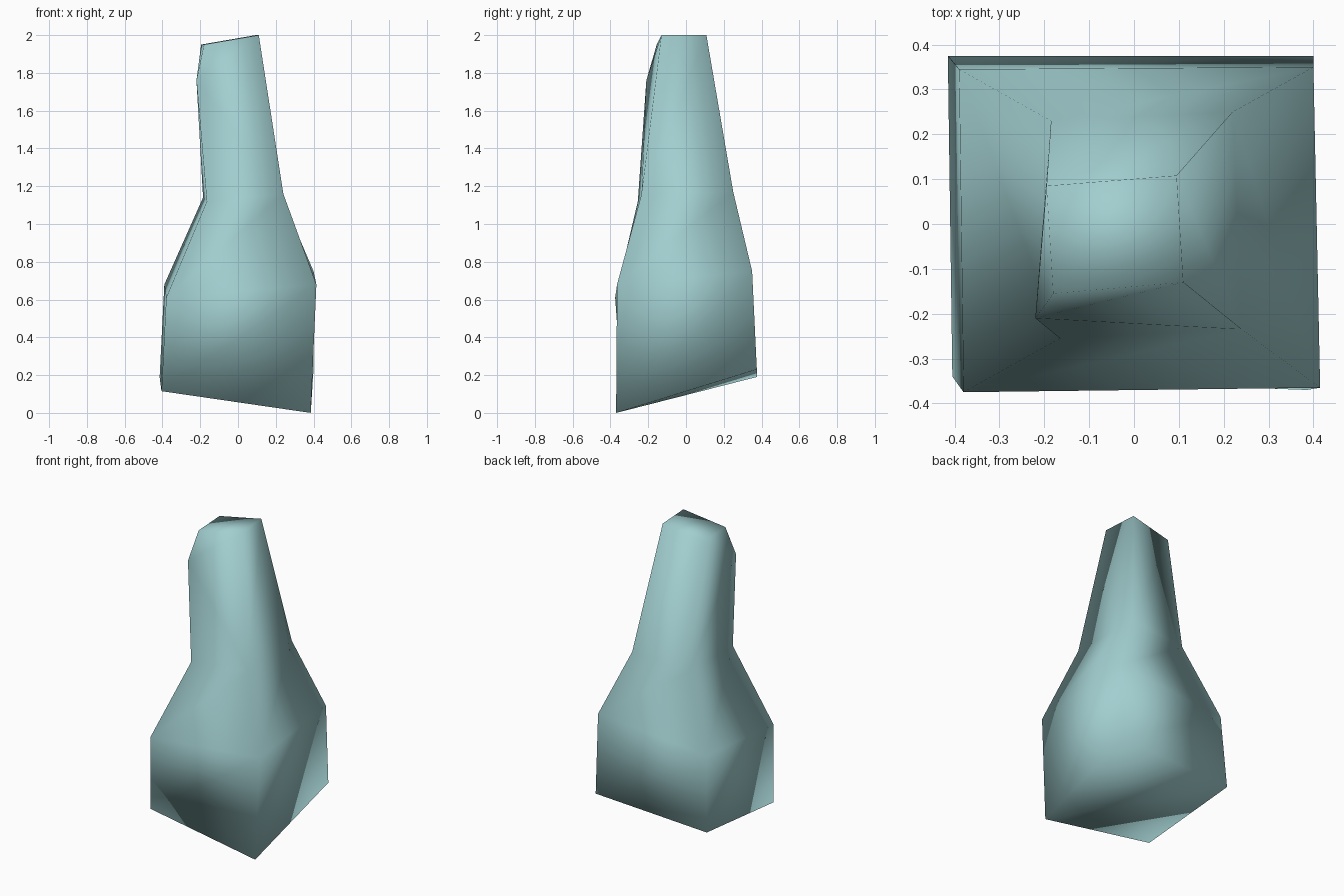
import bpy, bmesh

cube = bpy.data.objects.get("Cube")
if cube:
    bpy.data.objects.remove(cube, do_unlink=True)

# One flat pale teal colour
mat = bpy.data.materials.new("pale_teal")
mat.use_nodes = True
teal = (0.36, 0.62, 0.63, 1.0)
mat.diffuse_color = teal
mat.node_tree.nodes["Principled BSDF"].inputs["Base Color"].default_value = teal

# Uneven four-cornered cross-sections: front right, front left, back left, back right
base = [(-.405, -.34, .115), (.385, -.37, 0), (.40, .375, .23), (-.415, .375, .19)]
shoulder = [(-.38, -.375, .61), (.415, -.365, .68), (.40, .35, .75), (-.39, .345, .68)]
neck = [(-.165, -.255, 1.12), (.24, -.235, 1.16), (.22, .25, 1.17), (-.185, .23, 1.14)]
tip = [(-.18, -.155, 1.95), (.11, -.13, 2.0), (.095, .108, 2.0), (-.195, .085, 1.95)]
bump = (-.22, -.21, 1.76)

bm = bmesh.new()
rings = [[bm.verts.new(p) for p in ring] for ring in (base, shoulder, neck, tip)]


def bridge(low, high, sides):
    for i in sides:
        j = (i + 1) % 4
        bm.faces.new((low[i], low[j], high[j], high[i]))


# Body and the two plain sides of the neck
bridge(rings[0], rings[1], range(4))
bridge(rings[1], rings[2], range(4))
bridge(rings[2], rings[3], (1, 2))

# Neck sides that meet at the protruding corner
low, high = rings[2:]
b = bm.verts.new(bump)
rim = [low[0], low[1], high[1], high[0], high[3], low[3], low[0]]
for v, w in zip(rim, rim[1:]):
    bm.faces.new((b, v, w))

# Closed ends
bm.faces.new(rings[0][::-1])
bm.faces.new(rings[3])
bmesh.ops.recalc_face_normals(bm, faces=bm.faces)
for f in bm.faces:
    f.smooth = True

mesh = bpy.data.meshes.new("tapered_body")
bm.to_mesh(mesh)
bm.free()
mesh.materials.append(mat)
body = bpy.data.objects.new("tapered_body", mesh)
bpy.context.collection.objects.link(body)
